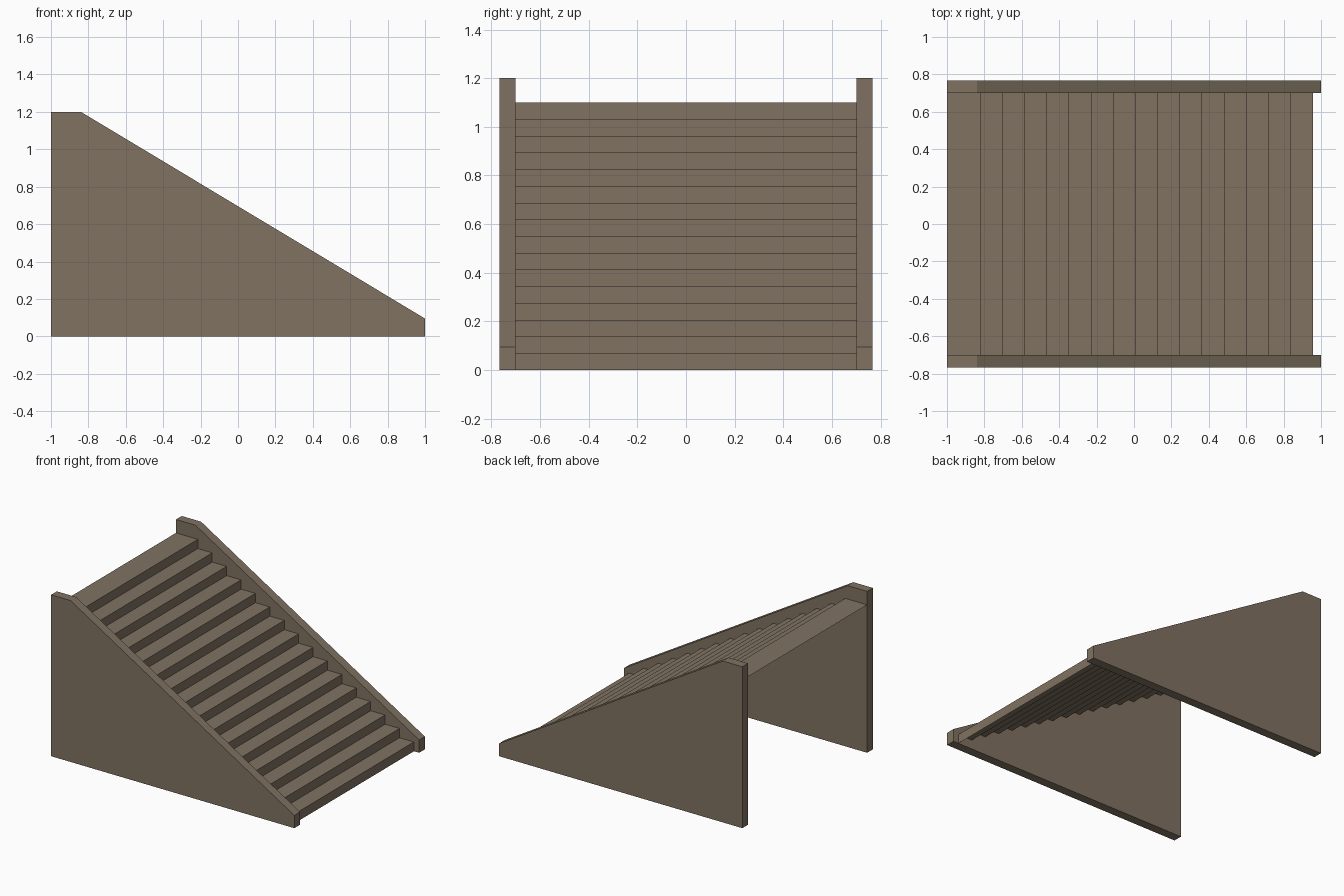
import bpy

if "Cube" in bpy.data.objects:
    bpy.data.objects.remove(bpy.data.objects["Cube"])

mat = bpy.data.materials.new("brown_stone")
mat.diffuse_color = (0.215, 0.168, 0.120, 1)
mat.use_nodes = True
mat.node_tree.nodes["Principled BSDF"].inputs["Base Color"].default_value = mat.diffuse_color


def make(name, verts, faces):
    mesh = bpy.data.meshes.new(name)
    mesh.from_pydata(verts, [], faces)
    mesh.materials.append(mat)
    obj = bpy.data.objects.new(name, mesh)
    bpy.context.collection.objects.link(obj)
    return obj


# Side walls: sloped profile extruded along y
profile = [(-1, 0), (1, 0), (1, 0.095), (-0.84, 1.2), (-1, 1.2)]
n = len(profile)
for name, y0, y1 in (("front_side_wall", -0.767, -0.70), ("back_side_wall", 0.70, 0.767)):
    verts = [(x, y, z) for y in (y0, y1) for x, z in profile]
    faces = [tuple(range(n)), tuple(reversed(range(n, 2 * n)))]
    faces += [(i, i + n, (i + 1) % n + n, (i + 1) % n) for i in range(n)]
    make(name, verts, faces)

# Stair flight: open stepped sheet of 16 risers and treads
STEPS, RISE, RUN, FOOT = 16, 1.1 / 16, 0.1185, 0.957
path = [(FOOT, 0)]
for i in range(STEPS):
    top = (i + 1) * RISE
    path.append((FOOT - i * RUN, top))
    path.append((FOOT - (i + 1) * RUN if i < STEPS - 1 else -1, top))
verts = [(x, y, z) for x, z in path for y in (-0.70, 0.70)]
faces = [(2 * i, 2 * i + 1, 2 * i + 3, 2 * i + 2) for i in range(len(path) - 1)]
make("stair_steps", verts, faces)
